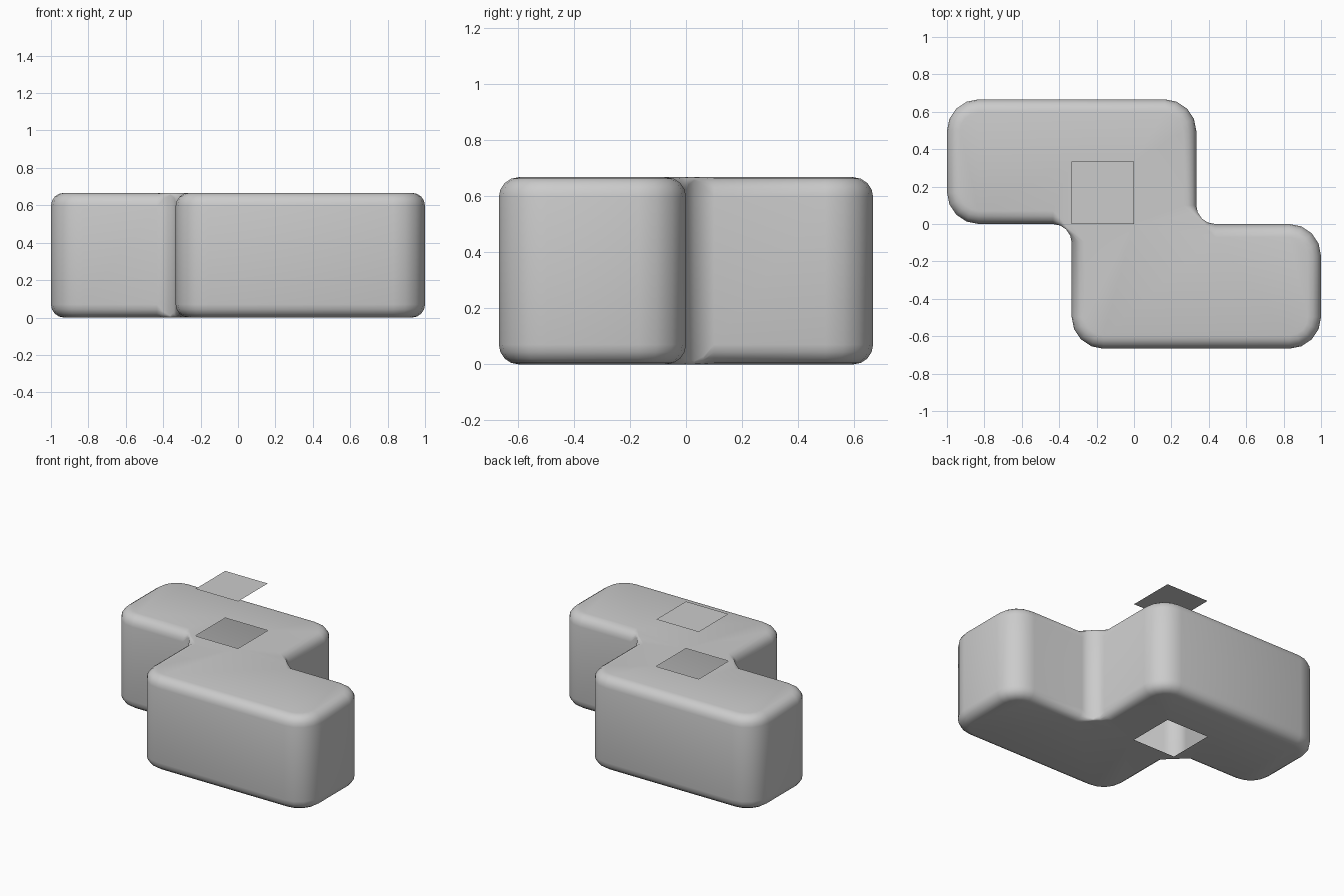
import bpy, bmesh
from math import sin, cos, pi, radians, atan2
from mathutils import Vector

if "Cube" in bpy.data.objects:
    bpy.data.objects.remove(bpy.data.objects["Cube"])

T = 1 / 3            # grid unit of the block
H = 2 * T            # block height
EDGE = 0.07          # rounding of top and bottom edges
R_OUT, R_IN = 0.17, 0.10
SEG = 4


def outline():
    """Rounded S-shaped plan: list of (point, outward normal, rounding factor)."""
    half = [(-T, -2 * T), (1, -2 * T), (1, 0), (T, 0)]
    corners = [Vector(p) for p in half] + [-Vector(p) for p in half]
    pts = []
    for i, c in enumerate(corners):
        a = (c - corners[i - 1]).normalized()
        b = (corners[(i + 1) % 8] - c).normalized()
        convex = a.x * b.y - a.y * b.x > 0
        r = R_OUT if convex else R_IN
        centre = c - a * r + b * r
        for k in range(SEG + 1):
            t = k / SEG
            d = -b * cos(t * pi / 2) + a * sin(t * pi / 2)
            pts.append((centre + d * r, d if convex else -d,
                        1 if convex else 1 - 0.85 * sin(pi * t)))
    return pts


def make_object(name, bm):
    me = bpy.data.meshes.new(name)
    bm.to_mesh(me)
    bm.free()
    ob = bpy.data.objects.new(name, me)
    bpy.context.collection.objects.link(ob)
    return ob


def square(bm, z):
    return [bm.verts.new((x, y, z)) for x, y in ((-T, 0), (0, 0), (0, T), (-T, T))]


# Rounded hollow block
bm = bmesh.new()
plan = outline()
angles = [k * pi / 2 / SEG for k in range(SEG + 1)]
levels = [(a, False) for a in angles] + [(a, True) for a in reversed(angles)]
rings = []
for a, upper in levels:
    ring = []
    for p, n, f in plan:
        # bevel from the flat cap (a = 0) to the wall (a = 90 degrees)
        q = p - n * EDGE * f * (1 - sin(a))
        z = EDGE * f * (1 - cos(a))
        ring.append(bm.verts.new((q.x, q.y, H - z if upper else z)))
    rings.append(ring)
count = len(plan)
for lo, hi in zip(rings, rings[1:]):
    for i in range(count):
        j = (i + 1) % count
        bm.faces.new((lo[i], lo[j], hi[j], hi[i]))

# Flat caps, each with a square opening
for ring, z, up in ((rings[0], 0, -1), (rings[-1], H, 1)):
    hole = square(bm, z)
    edges = [bm.edges.new((hole[i - 1], hole[i])) for i in range(4)]
    edges += [bm.edges.get((ring[i - 1], ring[i])) for i in range(count)]
    res = bmesh.ops.triangle_fill(bm, edges=edges, use_beauty=True, normal=(0, 0, up))
    for f in res["geom"]:
        if isinstance(f, bmesh.types.BMFace):
            f.normal_update()
            if f.normal.z * up < 0:
                f.normal_flip()
block = make_object("rounded_block", bm)
bpy.context.view_layer.objects.active = block
block.select_set(True)
bpy.ops.object.shade_smooth_by_angle(angle=radians(35))

# Loose square panel floating above the opening
bm = bmesh.new()
bm.faces.new(square(bm, 1.0))
make_object("floating_panel", bm)
